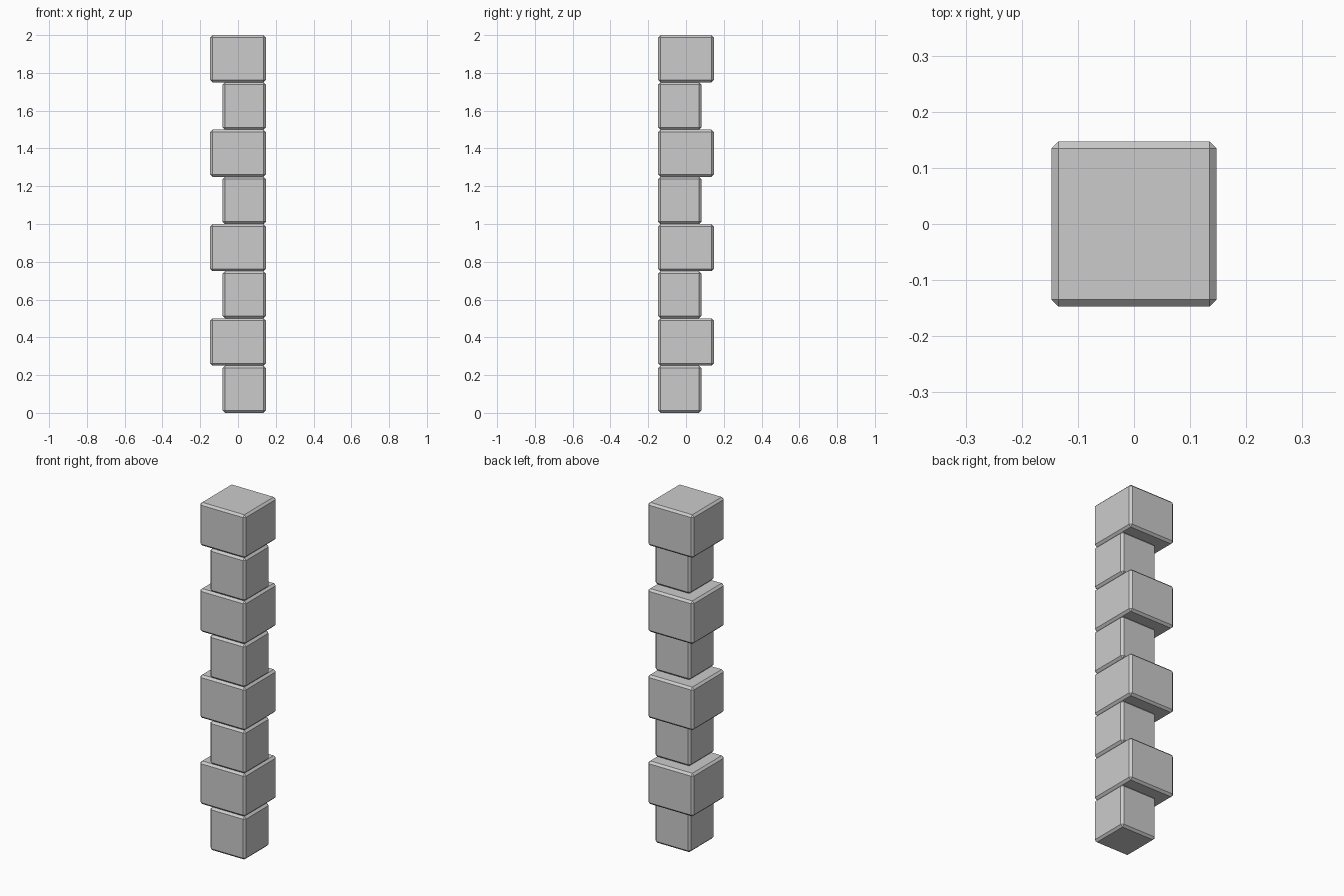
import bpy, bmesh
from mathutils import Matrix, Vector

if "Cube" in bpy.data.objects:
    bpy.data.objects.remove(bpy.data.objects["Cube"])

HALF = 0.147      # half width of the wide blocks
SMALL = 0.228     # width of the narrow blocks
HEIGHT = 0.25
CHAMFER = 0.012


def block(name, lo, hi):
    """Box between two corners with every edge chamfered."""
    lo, hi = Vector(lo), Vector(hi)
    bm = bmesh.new()
    bmesh.ops.create_cube(bm, size=1, matrix=Matrix.Translation((lo + hi) / 2) @ Matrix.Diagonal((*(hi - lo), 1)))
    bmesh.ops.bevel(bm, geom=bm.edges[:], offset=CHAMFER, segments=1, affect='EDGES')
    mesh = bpy.data.meshes.new(name)
    bm.to_mesh(mesh)
    bm.free()
    bpy.context.collection.objects.link(bpy.data.objects.new(name, mesh))


# Alternating narrow and wide corner stones, flush at the front right corner
for i in range(8):
    z = i * HEIGHT
    wide = i % 2 == 1
    size = 2 * HALF if wide else SMALL
    block(f"{'wide' if wide else 'narrow'}_stone_{i + 1}",
          (HALF - size, -HALF, z), (HALF, -HALF + size, z + HEIGHT))
